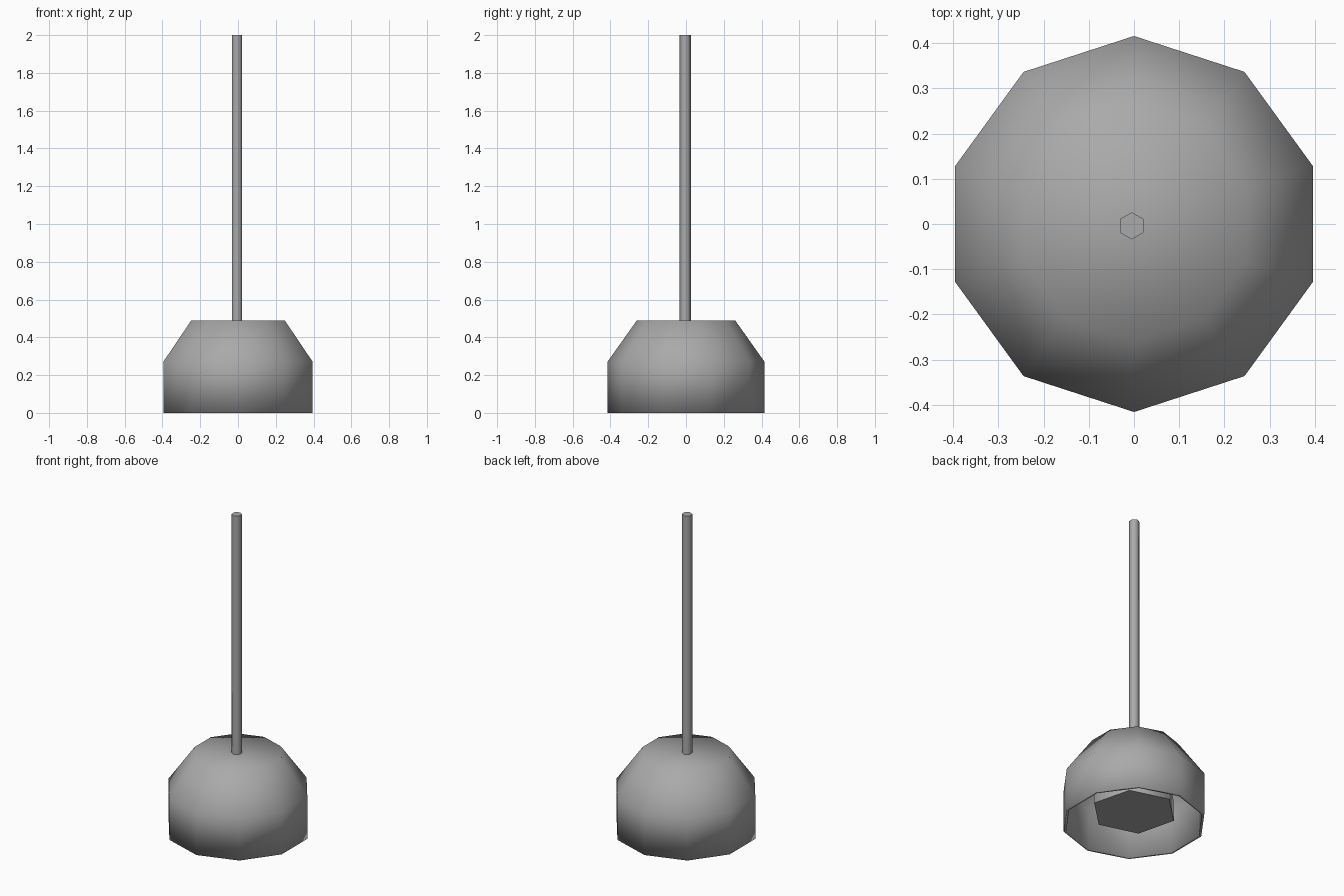
import bpy
import bmesh
from math import cos, sin, pi, radians

cube = bpy.data.objects.get("Cube")
if cube:
    bpy.data.objects.remove(cube, do_unlink=True)

# Single grey colour
grey = bpy.data.materials.new("plain_grey")
grey.use_nodes = True
grey.diffuse_color = (0.4, 0.4, 0.4, 1)
grey.node_tree.nodes["Principled BSDF"].inputs["Base Color"].default_value = (0.4, 0.4, 0.4, 1)


def lathe(name, profile, sides, turn=90, base=True, center=(0, 0)):
    """Stack polygon rings from (radius, height) pairs, closed on top."""
    bm = bmesh.new()
    rings = []
    for r, z in profile:
        angles = [radians(turn) + 2 * pi * i / sides for i in range(sides)]
        rings.append([bm.verts.new((center[0] + r * cos(a), center[1] + r * sin(a), z))
                      for a in angles])
    for low, high in zip(rings, rings[1:]):
        for i in range(sides):
            j = (i + 1) % sides
            bm.faces.new((low[i], low[j], high[j], high[i]))
    bm.faces.new(rings[-1])
    if base:
        bm.faces.new(rings[0][::-1])
    mesh = bpy.data.meshes.new(name)
    bm.to_mesh(mesh)
    bm.free()
    mesh.materials.append(grey)
    obj = bpy.data.objects.new(name, mesh)
    bpy.context.collection.objects.link(obj)
    return obj


def smooth(obj):
    bpy.ops.object.select_all(action='DESELECT')
    obj.select_set(True)
    bpy.context.view_layer.objects.active = obj
    bpy.ops.object.shade_smooth_by_angle(angle=radians(75))


# Open ten-sided shade with a thin wall
shade = lathe("lamp_shade", [(0.416, 0), (0.416, 0.27), (0.26, 0.49)], 10, base=False)
smooth(shade)
wall = shade.modifiers.new("wall", 'SOLIDIFY')
wall.thickness = 0.015
wall.offset = -1

# Hanging rod
smooth(lathe("hanging_rod", [(0.03, 0.48), (0.03, 2.0)], 6, center=(-0.005, -0.004)))

# Six-sided lamp body inside the shade
smooth(lathe("lamp_body", [(0.25, 0.073), (0.25, 0.2)], 6, turn=44))
